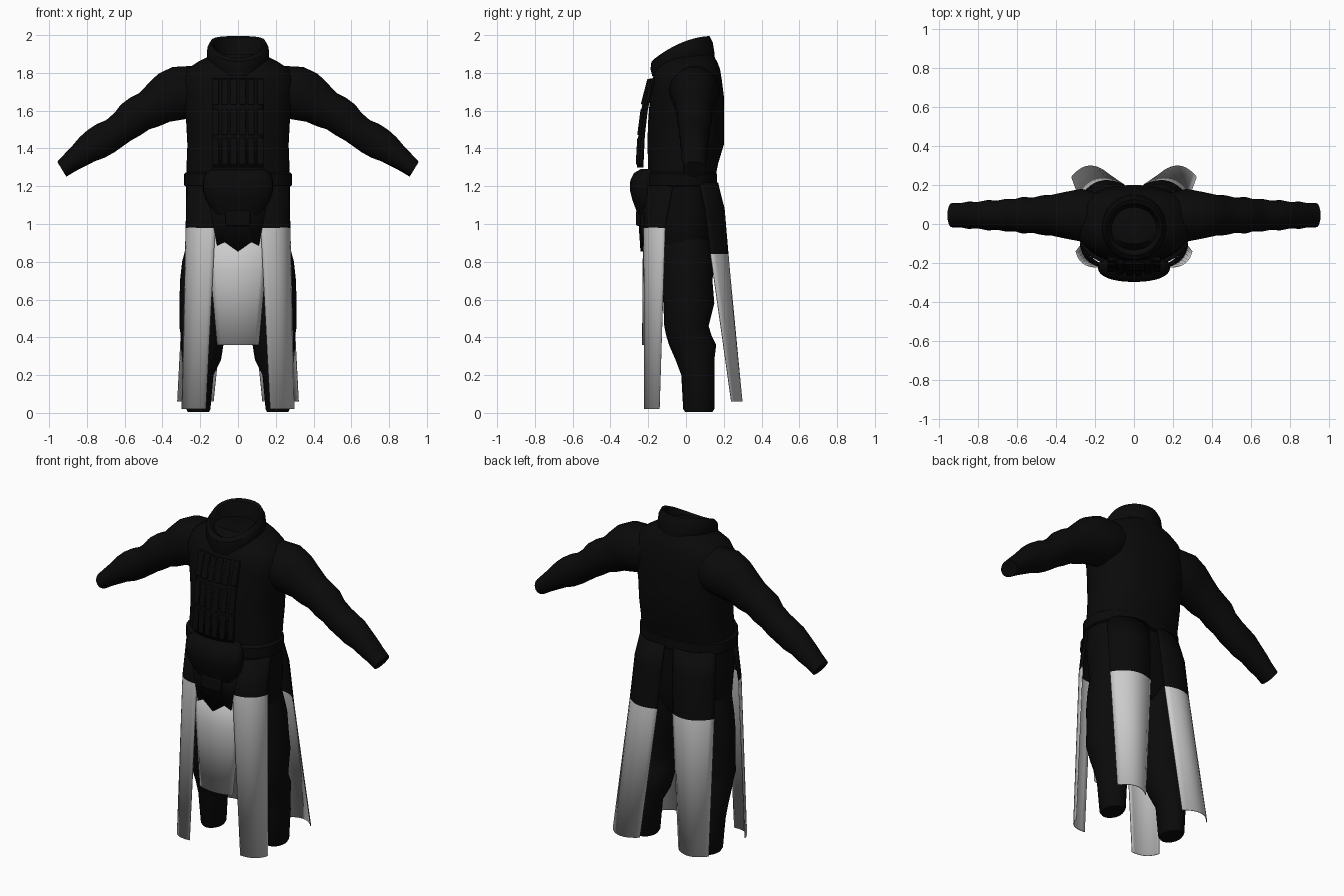
import bpy, bmesh, math
from mathutils import Vector

cube = bpy.data.objects.get("Cube")
if cube:
    bpy.data.objects.remove(cube)


def material(name, value):
    m = bpy.data.materials.new(name)
    m.use_nodes = True
    colour = (value, value, value, 1)
    m.diffuse_color = colour
    m.node_tree.nodes["Principled BSDF"].inputs["Base Color"].default_value = colour
    return m


BLACK = material("black cloth", 0.003)
GREY = material("light grey cloth", 0.6)


def finish(name, bm, mats=(BLACK,), thick=0, bevel=0, angle=40):
    bmesh.ops.recalc_face_normals(bm, faces=bm.faces)
    mesh = bpy.data.meshes.new(name)
    bm.to_mesh(mesh)
    bm.free()
    obj = bpy.data.objects.new(name, mesh)
    bpy.context.collection.objects.link(obj)
    for m in mats:
        mesh.materials.append(m)
    if thick:
        mod = obj.modifiers.new("thickness", "SOLIDIFY")
        mod.thickness, mod.offset = thick, 0
    if bevel:
        mod = obj.modifiers.new("soft edge", "BEVEL")
        mod.width, mod.segments = bevel, 2
    bpy.ops.object.select_all(action="DESELECT")
    obj.select_set(True)
    bpy.context.view_layer.objects.active = obj
    bpy.ops.object.shade_smooth_by_angle(angle=math.radians(angle))
    return obj


def bridge(bm, rows, closed):
    n = len(rows[0])
    faces = []
    for a, b in zip(rows, rows[1:]):
        for i in range(n if closed else n - 1):
            j = (i + 1) % n
            faces.append(bm.faces.new((a[i], a[j], b[j], b[i])))
    return faces


def loft(name, rings, sides=32, power=1.0, lift=0, caps=(True, True)):
    """Each ring is a centre and two half-axis vectors."""
    bm = bmesh.new()
    rows = []
    for c, u, v in rings:
        row = []
        for i in range(sides):
            t = math.tau * i / sides
            cs, sn = math.cos(t), math.sin(t)
            p = Vector(c) + Vector(u) * math.copysign(abs(cs) ** power, cs)
            p += Vector(v) * math.copysign(abs(sn) ** power, sn)
            p.z += lift * cs * cs
            row.append(bm.verts.new(p))
        rows.append(row)
    bridge(bm, rows, True)
    for cap, row in zip(caps, (rows[0], rows[-1])):
        if cap:
            bm.faces.new(row)
    return finish(name, bm)


def level(z, x, front, back, rx):
    return (x, (front + back) / 2, z), (rx, 0, 0), (0, (back - front) / 2, 0)


def panel(name, arcs, split, side, cols=10):
    """Curved cloth: arcs are (z, outer, middle, inner), grey below split."""
    bm = bmesh.new()
    rows = []
    for z, a, m, b in arcs:
        a, m, b = Vector(a), Vector(m), Vector(b)
        ctrl = m * 2 - (a + b) / 2
        row = []
        for i in range(cols + 1):
            t = i / cols
            p = a * (1 - t) ** 2 + ctrl * 2 * t * (1 - t) + b * t * t
            row.append(bm.verts.new((p.x * side, p.y, z)))
        rows.append(row)
    for f in bridge(bm, rows, False):
        f.material_index = int(f.calc_center_median().z < split)
    return finish(name, bm, (BLACK, GREY), thick=0.005)


def box(name, centre, size, bevel, tilt=0):
    bm = bmesh.new()
    bmesh.ops.create_cube(bm, size=1)
    for v in bm.verts:
        v.co = Vector(a * b for a, b in zip(v.co, size))
    obj = finish(name, bm, bevel=bevel)
    obj.location = centre
    obj.rotation_euler.x = tilt
    return obj


# Jacket body: height, front, back, half width
body = [(.80, -.12, .11, .20), (.88, -.17, .14, .265), (1.05, -.19, .16, .275),
        (1.22, -.20, .15, .275), (1.32, -.20, .17, .272), (1.42, -.205, .20, .268),
        (1.55, -.20, .20, .275), (1.68, -.19, .20, .295), (1.76, -.18, .19, .30),
        (1.82, -.16, .18, .27), (1.86, -.13, .165, .21), (1.90, -.10, .14, .13)]
loft("jacket_body", [level(z, 0, f, b, r) for z, f, b, r in body], 40, .85)

# Belt wrapped around the waist
belt = [(1.195, -.20, .15, .272), (1.205, -.222, .165, .285),
        (1.265, -.222, .165, .285), (1.275, -.20, .15, .272)]
loft("belt", [level(z, 0, f, b, r) for z, f, b, r in belt], 40, .85)

# Cowl collar: front y, front z, back y, back z, half width
cowl = [(-.14, 1.80, .15, 1.84, .13), (-.178, 1.78, .155, 1.85, .145),
        (-.188, 1.82, .15, 1.91, .165), (-.183, 1.86, .142, 1.96, .162),
        (-.16, 1.88, .125, 1.995, .145), (-.14, 1.87, .105, 1.985, .13),
        (-.12, 1.83, .09, 1.92, .115), (-.09, 1.81, .08, 1.86, .10)]
loft("cowl_collar", [((0, (fy + by) / 2, (fz + bz) / 2), (w, 0, 0),
                      (0, (by - fy) / 2, (bz - fz) / 2))
                     for fy, fz, by, bz, w in cowl], 32, 1, .025, (False, True))

# Sleeves: x, z, radius in the sleeve plane, radius front to back
sleeve = [(.17, 1.735, .12, .11), (.27, 1.705, .148, .135), (.35, 1.675, .14, .12),
          (.42, 1.64, .115, .105), (.47, 1.605, .102, .102), (.52, 1.585, .098, .09),
          (.57, 1.55, .096, .094), (.61, 1.515, .085, .082), (.655, 1.48, .082, .084),
          (.70, 1.455, .088, .075), (.75, 1.425, .086, .078), (.80, 1.395, .075, .068),
          (.85, 1.355, .062, .07), (.89, 1.325, .054, .062), (.933, 1.29, .046, .062)]
# Trouser legs: height, centre x, front, back, half width
leg = [(.005, .21, -.005, .14, .056), (.02, .21, -.015, .15, .064),
       (.20, .21, -.025, .15, .08), (.28, .193, -.055, .15, .103),
       (.36, .19, -.09, .16, .113), (.41, .19, -.105, .135, .113),
       (.46, .193, -.115, .12, .118), (.58, .185, -.12, .15, .125),
       (.70, .172, -.13, .14, .135), (.80, .15, -.14, .15, .146), (.92, .135, -.15, .14, .13)]
across = Vector((.52, 0, .85)).normalized()

for side, label in ((1, "left"), (-1, "right")):
    tilt = Vector((across.x * side, 0, across.z))
    loft(label + "_sleeve", [((x * side, .045, z), tilt * r, (0, d, 0))
                             for x, z, r, d in sleeve], 24)
    loft(label + "_trouser_leg", [level(z, x * side, f, b, r) for z, x, f, b, r in leg], 24)
    panel(label + "_front_coat_panel",
          [(1.2, (.27, -.07), (.21, -.18), (.09, -.215)),
           (.98, (.275, -.11), (.225, -.195), (.12, -.222)),
           (.02, (.297, -.14), (.255, -.205), (.17, -.22))], .98, side)
    panel(label + "_back_coat_panel",
          [(1.22, (.25, .07), (.16, .155), (.03, .16)),
           (1.08, (.27, .10), (.17, .195), (.035, .18)),
           (.84, (.28, .13), (.18, .217), (.05, .20)),
           (.06, (.32, .24), (.23, .297), (.13, .255))], .84, side)

# Hanging centre cloth
panel("front_centre_cloth", [(1.0, (.155, -.195), (0, -.225), (-.155, -.195)),
                             (.75, (.145, -.195), (0, -.227), (-.145, -.195)),
                             (.36, (.11, -.205), (0, -.23), (-.11, -.205))], 2, 1)

# Pointed apron below the belt
bm = bmesh.new()
half = [(.15, 1.10), (.125, .97), (.11, .885), (.07, .905), (0, .855)]
outline = half + [(-x, z) for x, z in reversed(half[:-1])]
top = [bm.verts.new((x, -.235 + abs(x) * .12, z)) for x, z in outline]
centre = bm.verts.new((0, -.25, 1.07))
for a, b in zip(top, top[1:] + top[:1]):
    bm.faces.new((a, b, centre))
finish("pointed_apron", bm, thick=.012)

# Belly pouch with its lower flap
pouch = [(1.05, -.255, .12), (1.09, -.27, .15), (1.13, -.285, .17),
         (1.18, -.297, .185), (1.23, -.295, .185), (1.27, -.275, .17), (1.29, -.24, .14)]
loft("belly_pouch", [level(z, 0, f, -.15, r) for z, f, r in pouch], 32, .9)
box("apron_buckle", (0, -.253, 1.03), (.13, .025, .08), .01)

# Bowed chest rig carrying rows of narrow pouches
rig = [(1.77, -.19), (1.70, -.215), (1.60, -.235), (1.47, -.25), (1.30, -.258)]
panel("chest_rig", [(z, (.135, y + .03), (0, y), (-.135, y + .03)) for z, y in rig], 0, 1)
for row, (z, y, tilt) in enumerate([(1.70, -.216, .25), (1.54, -.243, .13), (1.385, -.256, .06)]):
    for col in range(6):
        x = (col - 2.5) * .047
        box(f"chest_pouch_{row + 1}_{col + 1}", (x, y + x * x * 1.5, z),
            (.036, .014, .14), .005, -tilt)
